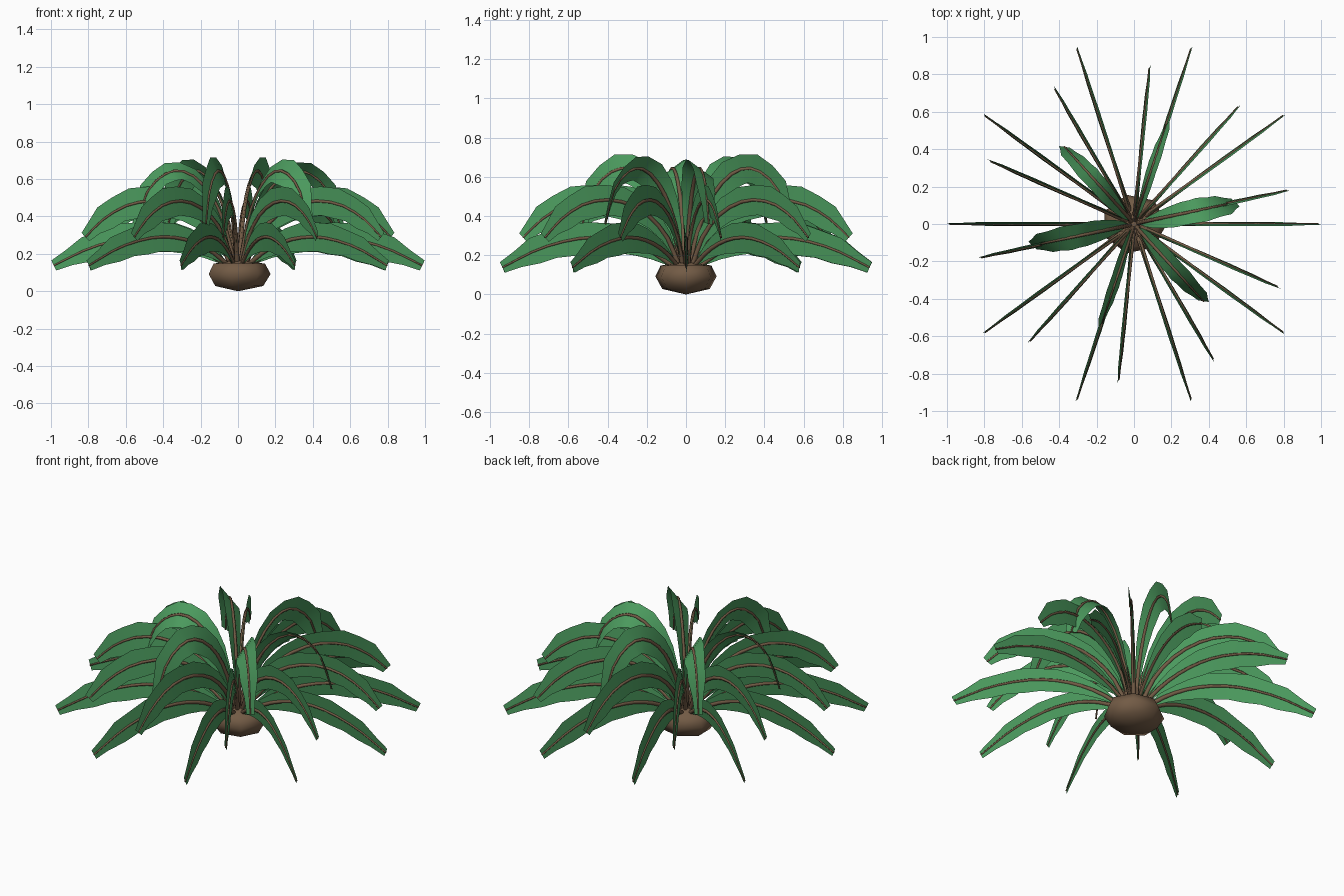
import bpy, bmesh
from math import sin, cos, radians, tau
from mathutils import Vector

if "Cube" in bpy.data.objects:
    bpy.data.objects.remove(bpy.data.objects["Cube"])


def material(name, color):
    m = bpy.data.materials.new(name)
    m.diffuse_color = (*color, 1)
    m.use_nodes = True
    m.node_tree.nodes["Principled BSDF"].inputs["Base Color"].default_value = m.diffuse_color
    return m


green = material("leaf_green", (0.07, 0.32, 0.11))
brown = material("stem_brown", (0.17, 0.105, 0.06))


def spline(pts, t):
    """Catmull-Rom point at t in 0..1 along the path."""
    p = [Vector(q) for q in pts]
    p = [2 * p[0] - p[1]] + p + [2 * p[-1] - p[-2]]
    f = t * (len(pts) - 1)
    i = min(int(f), len(pts) - 2)
    u = f - i
    a, b, c, d = p[i:i + 4]
    return 0.5 * (2 * b + (c - a) * u + (2 * a - 5 * b + 4 * c - d) * u * u
                  + (3 * b - a - 3 * c + d) * u ** 3)


def add_mesh(name, bm, mat):
    me = bpy.data.meshes.new(name)
    bm.to_mesh(me)
    bm.free()
    me.shade_smooth()
    me.materials.append(mat)
    bpy.context.collection.objects.link(bpy.data.objects.new(name, me))


# Position along the rib and half width of the blade there
STATIONS = [(0.06, .012), (0.16, .034), (0.26, .052), (0.36, .066), (0.46, .078),
            (0.56, .078), (0.65, .084), (0.74, .072), (0.83, .070), (0.92, .044), (1.0, .030)]


def leaf(name, path, angle, tilt):
    a, k = radians(angle), radians(tilt)
    out, side, up = Vector((cos(a), sin(a), 0)), Vector((-sin(a), cos(a), 0)), Vector((0, 0, 1))

    def at(t):
        p = spline(path, t)
        return out * p.x + up * p.y

    # Blade standing on edge along the rib
    bm = bmesh.new()
    rows = []
    for t, w in STATIONS:
        d = spline(path, min(t + .01, 1)) - spline(path, t - .01)
        d.normalize()
        nrm = up * d.x - out * d.y
        wide = (nrm * cos(k) - side * sin(k)) * w
        rows.append([bm.verts.new(at(t) + wide * s) for s in (-1, 0, 1)])
    for r, q in zip(rows, rows[1:]):
        for j in (0, 1):
            bm.faces.new((r[j], r[j + 1], q[j + 1], q[j]))
    add_mesh(name + "_blade", bm, green)

    # Tapered rib tube
    cu = bpy.data.curves.new(name + "_rib", 'CURVE')
    cu.dimensions = '3D'
    cu.bevel_depth = 0.012
    cu.bevel_resolution = 1
    cu.use_fill_caps = True
    s = cu.splines.new('POLY')
    n = 14
    s.points.add(n - 1)
    for i in range(n):
        t = i / (n - 1)
        s.points[i].co = (*at(t), 1)
        s.points[i].radius = 1.1 - 0.7 * t
    s.use_smooth = True
    cu.materials.append(brown)
    bpy.context.collection.objects.link(bpy.data.objects.new(name + "_rib", cu))


# Rib paths as (radius, height)
outer = [(.05, .13), (.20, .225), (.37, .28), (.56, .287), (.78, .235), (.985, .138)]
middle = [(.04, .14), (.12, .30), (.25, .42), (.42, .48), (.59, .465), (.73, .39), (.835, .29)]
inner = [(.02, .15), (.08, .37), (.16, .53), (.27, .63), (.38, .635), (.49, .54), (.555, .36)]

for i in range(10):
    leaf(f"outer_leaf_{i}", outer, 36 * i, 8)
    leaf(f"middle_leaf_{i}", middle, 36 * i + 12.4, 8)
for i, tilt in enumerate((54, 20, -38, 54, 20, -38)):
    leaf(f"inner_leaf_{i}", inner, 60 * i + 12, tilt)

# Root crown: seven-sided faceted bulb
bm = bmesh.new()
SIDES = 7
rings = [[bm.verts.new((r * cos(tau * i / SIDES), .92 * r * sin(tau * i / SIDES), z)) for i in range(SIDES)]
         for r, z in ((.135, .028), (.174, .092), (.145, .147))]
for lo, hi in zip(rings, rings[1:]):
    for i in range(SIDES):
        j = (i + 1) % SIDES
        bm.faces.new((lo[i], lo[j], hi[j], hi[i]))
for ring, z in ((rings[0], 0.0), (rings[-1], .172)):
    pole = bm.verts.new((0, 0, z))
    for i in range(SIDES):
        bm.faces.new((ring[i], ring[(i + 1) % SIDES], pole))
bmesh.ops.recalc_face_normals(bm, faces=bm.faces)
add_mesh("root_crown", bm, brown)
